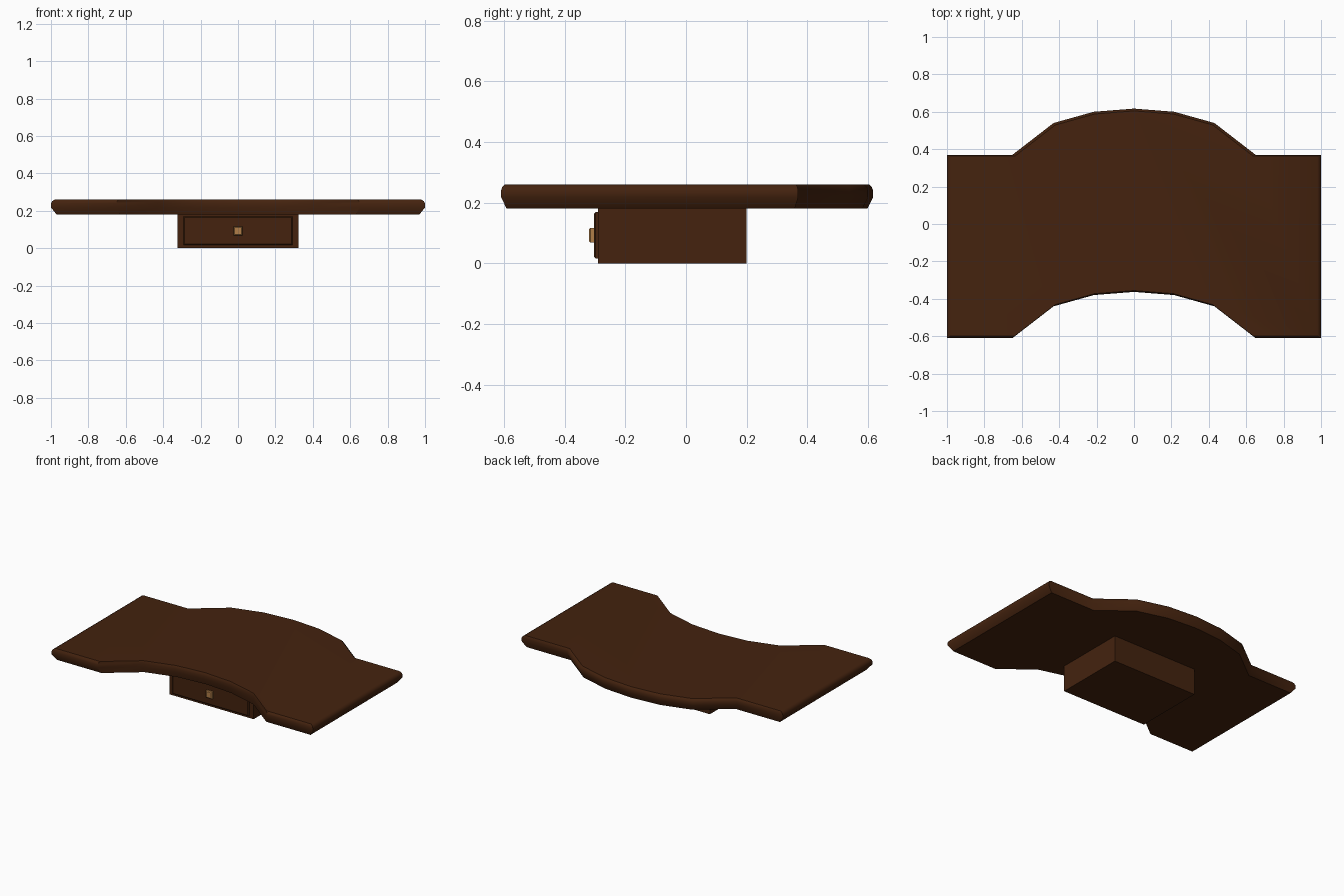
import bpy, bmesh, math

if "Cube" in bpy.data.objects:
    bpy.data.objects.remove(bpy.data.objects["Cube"])


def material(name, rgb):
    m = bpy.data.materials.new(name)
    m.diffuse_color = (*rgb, 1)
    m.use_nodes = True
    m.node_tree.nodes["Principled BSDF"].inputs["Base Color"].default_value = m.diffuse_color
    return m


wood = material("dark_wood", (0.058, 0.0165, 0.0045))
brass = material("tan_knob", (0.44, 0.21, 0.065))


def finish(name, bm, mat, angle=None):
    bmesh.ops.recalc_face_normals(bm, faces=bm.faces)
    me = bpy.data.meshes.new(name)
    bm.to_mesh(me)
    bm.free()
    me.materials.append(mat)
    ob = bpy.data.objects.new(name, me)
    bpy.context.collection.objects.link(ob)
    if angle:
        bpy.ops.object.select_all(action='DESELECT')
        ob.select_set(True)
        bpy.context.view_layer.objects.active = ob
        bpy.ops.object.shade_smooth_by_angle(angle=math.radians(angle))
    return ob


def loft(bm, rings):
    """Skin a stack of equal-length point loops and cap both ends."""
    loops = [[bm.verts.new(p) for p in r] for r in rings]
    n = len(loops[0])
    for a, b in zip(loops, loops[1:]):
        for i in range(n):
            j = (i + 1) % n
            bm.faces.new((a[i], a[j], b[j], b[i]))
    bm.faces.new(loops[0][::-1])
    bm.faces.new(loops[-1])


# curved top board: same arc on front and back, shifted in depth
half = [(-1, 0.37), (-0.65, 0.37), (-0.43, 0.54), (-0.215, 0.60)]
arc = half + [(0, 0.617)] + [(-x, y) for x, y in reversed(half)]
outline = [(x, y - 0.98) for x, y in arc] + arc[::-1]
section = [(0.18, 0.97), (0.218, 1.0), (0.24, 1.0), (0.252, 0.993), (0.26, 0.98)]
bm = bmesh.new()
loft(bm, [[(x * s, y * s, z) for x, y in outline] for z, s in section])
finish("table_top", bm, wood, 40)


def box(name, x, y0, y1, z0, z1, mat, bevel=0):
    """Box whose front (y0) edge is chamfered by bevel."""
    def ring(y, d):
        return [(-x + d, y, z0 + d), (x - d, y, z0 + d),
                (x - d, y, z1 - d), (-x + d, y, z1 - d)]
    rings = [ring(y1, 0), ring(y0 + bevel, 0)]
    rings += [ring(y0, bevel)] if bevel else []
    b = bmesh.new()
    loft(b, rings)
    return finish(name, b, mat)


# drawer case, raised drawer front and knob
box("drawer_case", 0.323, -0.29, 0.20, 0, 0.185, wood)
box("drawer_front", 0.292, -0.304, -0.28, 0.016, 0.169, wood, 0.006)
box("drawer_knob", 0.024, -0.32, -0.30, 0.068, 0.117, brass, 0.005)
